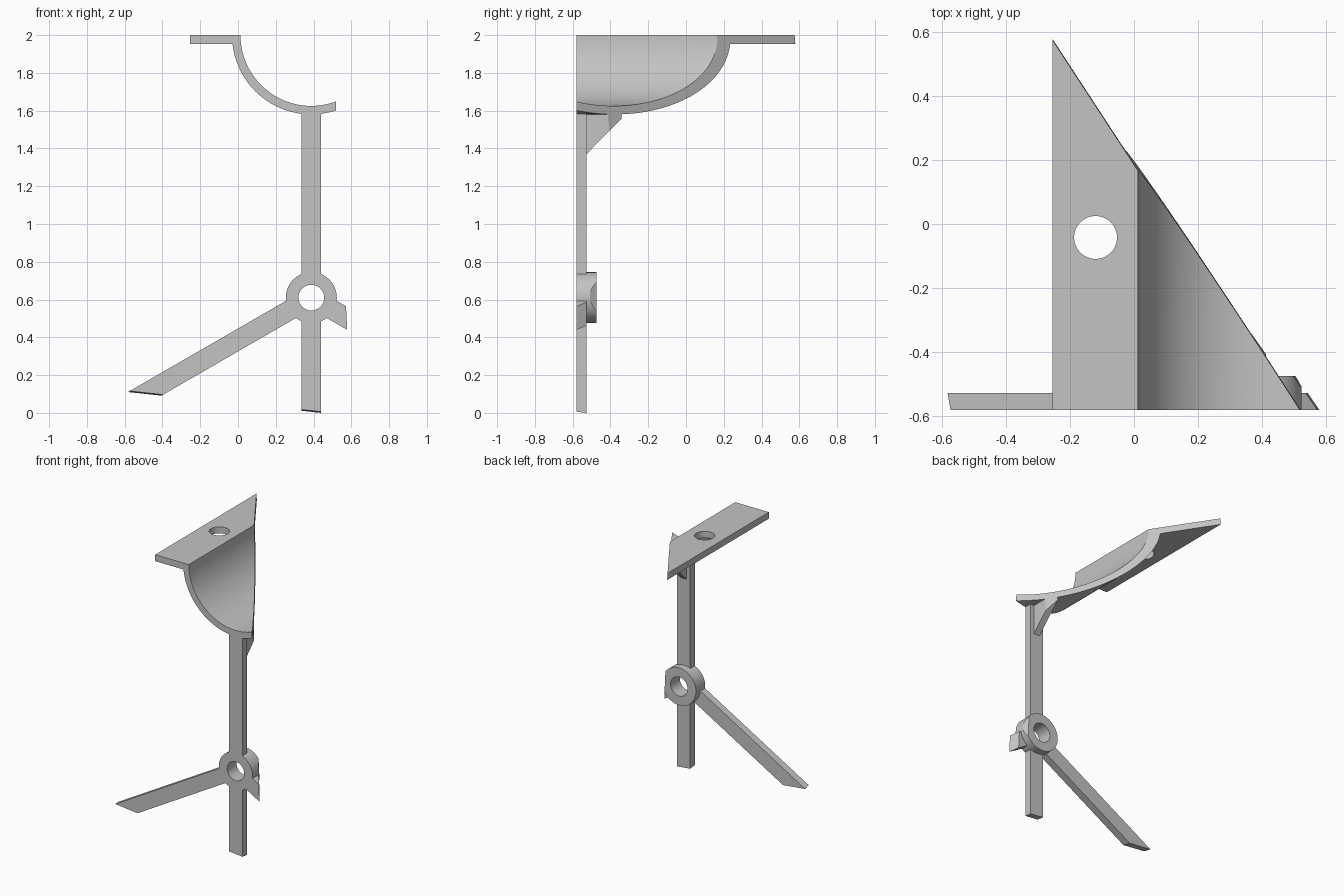
import bpy, bmesh, math
from mathutils import Vector

cube = bpy.data.objects.get("Cube")
if cube:
    bpy.data.objects.remove(cube, do_unlink=True)

metal = bpy.data.materials.new("plain_grey")
metal.use_nodes = True
grey = (0.55, 0.55, 0.55, 1)
metal.diffuse_color = grey
metal.node_tree.nodes["Principled BSDF"].inputs["Base Color"].default_value = grey

FRONT = -0.58
ARM_BACK = -0.527
CX, HUB_Z, TOP = 0.388, 0.61, 2.0
R_IN, R_OUT = 0.375, 0.42

# The two slanted planes that trim the whole bracket: (point, outward normal)
SIDE_CUT = (Vector((0.52, FRONT, 1.6)), Vector((1, 1 / 1.53, 0.05)))
FOOT_CUT = (Vector((0.44, ARM_BACK, 0)), Vector((-0.108, -0.12, -1)))


def finish(name, bm, cuts=(), smooth=False):
    for point, normal in cuts:
        geom = bm.verts[:] + bm.edges[:] + bm.faces[:]
        bmesh.ops.bisect_plane(bm, geom=geom, dist=1e-5, plane_co=point,
                               plane_no=normal, clear_outer=True)
        rim = [e for e in bm.edges if e.is_boundary]
        if rim:
            bmesh.ops.edgenet_fill(bm, edges=rim)
    bmesh.ops.recalc_face_normals(bm, faces=bm.faces)
    mesh = bpy.data.meshes.new(name)
    bm.to_mesh(mesh)
    bm.free()
    mesh.materials.append(metal)
    obj = bpy.data.objects.new(name, mesh)
    bpy.context.collection.objects.link(obj)
    if smooth:
        bpy.ops.object.select_all(action="DESELECT")
        obj.select_set(True)
        bpy.context.view_layer.objects.active = obj
        bpy.ops.object.shade_smooth_by_angle(angle=math.radians(30))
    return obj


def prism(points, offset):
    """Closed outline of 3D points, extruded by offset."""
    bm = bmesh.new()
    face = bm.faces.new([bm.verts.new(p) for p in points])
    made = bmesh.ops.extrude_face_region(bm, geom=[face], use_keep_orig=True)
    verts = [g for g in made["geom"] if isinstance(g, bmesh.types.BMVert)]
    bmesh.ops.translate(bm, verts=verts, vec=offset)
    return bm


def arc(radius, start, end, steps):
    for i in range(steps + 1):
        a = math.radians(start + (end - start) * i / steps)
        yield CX + radius * math.cos(a), TOP + radius * math.sin(a)


# Strap: mounting flange and curved saddle in one profile
lip = 1.953
dip = math.degrees(math.asin((TOP - lip) / R_OUT))
profile = [(-0.255, lip)] + list(arc(R_OUT, 180 + dip, 360, 40))
profile += list(arc(R_IN, 360, 180, 40)) + [(-0.255, TOP)]
strap = finish("saddle_strap", prism([(x, FRONT, z) for x, z in profile],
                                     (0, 1.4, 0)), [SIDE_CUT], True)

# Screw hole through the flange
bm = bmesh.new()
bmesh.ops.create_cone(bm, cap_ends=True, segments=48, radius1=0.067,
                      radius2=0.067, depth=0.3)
bmesh.ops.translate(bm, verts=bm.verts, vec=(-0.12, -0.042, TOP))
cutter = finish("screw_hole_cutter", bm)
cutter.hide_render = True
hole = strap.modifiers.new("screw_hole", "BOOLEAN")
hole.operation, hole.solver, hole.object = "DIFFERENCE", "EXACT", cutter
bpy.context.view_layer.objects.active = strap
bpy.ops.object.modifier_apply(modifier=hole.name)
bpy.data.objects.remove(cutter, do_unlink=True)

# Hub: ring with a through hole
bm = bmesh.new()
N = 64
rings = []
for r, y in ((0.135, FRONT), (0.135, -0.475), (0.068, -0.475), (0.068, FRONT)):
    rings.append([bm.verts.new((CX + r * math.cos(math.tau * i / N), y,
                                HUB_Z + r * math.sin(math.tau * i / N)))
                  for i in range(N)])
for k in range(4):
    a, b = rings[k], rings[(k + 1) % 4]
    for i in range(N):
        j = (i + 1) % N
        bm.faces.new((a[i], a[j], b[j], b[i]))
finish("hub_ring", bm, [SIDE_CUT], True)


# Arms radiating from the hub
def arm(name, angle, length):
    a = math.radians(angle)
    along = Vector((math.cos(a), 0, math.sin(a)))
    across = Vector((-along.z, 0, along.x)) * 0.0525
    hub = Vector((CX, FRONT, HUB_Z))
    near, far = hub + along * 0.1, hub + along * length
    bm = prism([near - across, far - across, far + across, near + across],
               (0, ARM_BACK - FRONT, 0))
    finish(name, bm, [SIDE_CUT, FOOT_CUT])


arm("upper_post", 90, 0.985)
arm("lower_post", 270, 0.8)
arm("right_brace", 210, 1.5)
arm("left_brace", 330, 0.6)

# Gusset between post and saddle
web = [(ARM_BACK - 0.01, 1.37), (ARM_BACK, 1.37), (-0.31, 1.59),
       (ARM_BACK - 0.01, 1.59)]
finish("gusset", prism([(0.365, y, z) for y, z in web], (0.047, 0, 0)), [SIDE_CUT])
